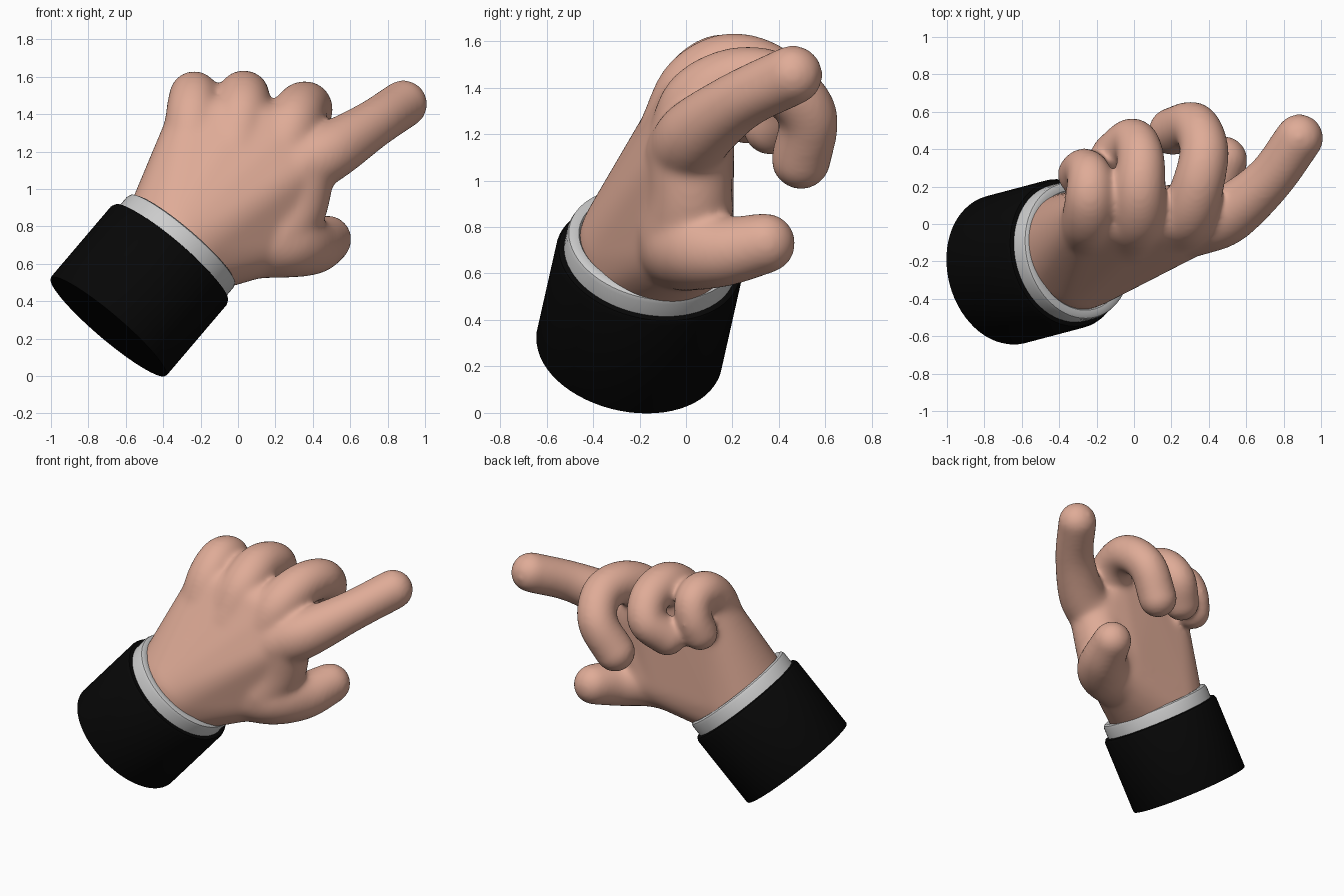
import bpy, bmesh, math
from mathutils import Vector, Matrix

if "Cube" in bpy.data.objects:
    bpy.data.objects.remove(bpy.data.objects["Cube"])

AXIS = Vector((0.638, 0.169, 0.75)).normalized()
ROT = AXIS.to_track_quat('Z', 'Y').to_matrix().to_4x4()
BASE = Vector((-0.693, -0.246, 0.264))
FATTEN = 0.009  # makes up for the shrinkage of the smoothing


def material(name, color):
    m = bpy.data.materials.new(name)
    m.diffuse_color = (*color, 1)
    m.use_nodes = True
    m.node_tree.nodes["Principled BSDF"].inputs["Base Color"].default_value = m.diffuse_color
    return m


def add_object(name, bm, mat=None):
    me = bpy.data.meshes.new(name)
    bm.to_mesh(me)
    bm.free()
    ob = bpy.data.objects.new(name, me)
    bpy.context.collection.objects.link(ob)
    if mat:
        me.materials.append(mat)
    return ob


def lathe(name, profile, mat=None, sides=64):
    """Revolve (radius, height) points around the forearm axis."""
    bm = bmesh.new()
    vs = [bm.verts.new((r, 0, h)) for r, h in profile]
    es = [bm.edges.new(p) for p in zip(vs, vs[1:])]
    bmesh.ops.spin(bm, geom=vs + es, axis=(0, 0, 1), cent=(0, 0, 0),
                   angle=math.tau, steps=sides, use_duplicate=False)
    bmesh.ops.remove_doubles(bm, verts=bm.verts, dist=1e-4)
    bmesh.ops.recalc_face_normals(bm, faces=bm.faces)
    bmesh.ops.transform(bm, matrix=Matrix.Translation(BASE) @ ROT, verts=bm.verts)
    ob = add_object(name, bm, mat)
    bpy.context.view_layer.objects.active = ob
    ob.select_set(True)
    bpy.ops.object.shade_smooth_by_angle(angle=math.radians(40))
    ob.select_set(False)


def ball(bm, x, y, z, r):
    bmesh.ops.create_icosphere(bm, subdivisions=3, radius=r + FATTEN,
                               matrix=Matrix.Translation((x, y, z)))


def finger(bm, pts, steps=9):
    """Dense chain of balls along a smooth spline of (x, y, z, radius)."""
    p = [Vector(q) for q in pts]
    p = [2 * p[0] - p[1]] + p + [2 * p[-1] - p[-2]]
    for i in range(1, len(p) - 2):
        a, b, c, d = p[i - 1:i + 3]
        for k in range(steps + (i == len(p) - 3)):
            t = k / steps
            q = 0.5 * (2 * b + (c - a) * t + (2 * a - 5 * b + 4 * c - d) * t * t
                       + (3 * b - 3 * c + d - a) * t ** 3)
            ball(bm, *q)


skin = material("skin", (0.74, 0.41, 0.31))
black = material("black_cloth", (0.002, 0.002, 0.002))

# Sleeve and shirt cuff
lathe("sleeve", [(0, 0), (0.403, 0), (0.406, 0.01), (0.406, 0.505), (0.396, 0.525),
                 (0.375, 0.53), (0, 0.53)], black)
lathe("shirt_cuff", [(0.29, 0.5), (0.374, 0.5), (0.374, 0.6), (0.368, 0.617), (0.352, 0.625),
                     (0.325, 0.622), (0.312, 0.605), (0.29, 0.56)])

# Palm: hull around the wrist ring, knuckles and thumb base
hull = bmesh.new()
for h in (0.535, 0.64):
    bmesh.ops.create_circle(hull, segments=48, radius=0.32,
                            matrix=Matrix.Translation(BASE + AXIS * h) @ ROT)
for b in [(-0.24, 0.03, 1.33, 0.145), (0.02, 0.04, 1.34, 0.155), (0.24, 0.04, 1.26, 0.16),
          (0.34, 0.02, 1.12, 0.165), (0.14, 0.0, 0.74, 0.195)]:
    ball(hull, *b)
# Keep only the outer skin
hand = bmesh.new()
for v in hull.verts:
    hand.verts.new(v.co)
hull.free()
res = bmesh.ops.convex_hull(hand, input=hand.verts)
bmesh.ops.delete(hand, geom=[v for v in hand.verts if not v.link_faces], context='VERTS')
bmesh.ops.recalc_face_normals(hand, faces=hand.faces)

# Fingers and thumb
for path in [
    # little finger
    [(-0.25, -0.04, 1.2, 0.15), (-0.24, 0.03, 1.395, 0.14), (-0.235, 0.14, 1.495, 0.127),
     (-0.235, 0.25, 1.475, 0.115), (-0.265, 0.29, 1.37, 0.108), (-0.295, 0.265, 1.27, 0.108)],
    # ring finger
    [(-0.02, -0.04, 1.2, 0.16), (0.02, 0.04, 1.4, 0.147), (0.03, 0.19, 1.496, 0.132),
     (0.035, 0.36, 1.46, 0.12), (-0.01, 0.445, 1.34, 0.115), (-0.11, 0.365, 1.23, 0.115)],
    # middle finger
    [(0.2, -0.01, 1.12, 0.16), (0.285, 0.05, 1.33, 0.148), (0.345, 0.22, 1.435, 0.132),
     (0.375, 0.4, 1.415, 0.124), (0.32, 0.525, 1.28, 0.12), (0.205, 0.495, 1.09, 0.122)],
    # index finger
    [(0.33, 0.0, 1.12, 0.165), (0.5, 0.05, 1.205, 0.15), (0.72, 0.235, 1.345, 0.124),
     (0.884, 0.46, 1.454, 0.122)],
    # thumb
    [(0.1, -0.02, 0.73, 0.2), (0.27, 0.02, 0.715, 0.182), (0.40, 0.16, 0.695, 0.145),
     (0.478, 0.342, 0.73, 0.123)],
    # web between index finger and thumb
    [(0.2, 0.0, 0.76, 0.2), (0.3, 0.02, 0.92, 0.175), (0.35, 0.01, 1.12, 0.165)],
]:
    finger(hand, path)

# Fuse everything into one smooth skin
ob = add_object("hand", hand, skin)
rm = ob.modifiers.new("fuse", 'REMESH')
rm.mode = 'VOXEL'
rm.voxel_size = 0.014
rm.use_smooth_shade = True
sm = ob.modifiers.new("soften", 'SMOOTH')
sm.factor = 0.5
sm.iterations = 36
